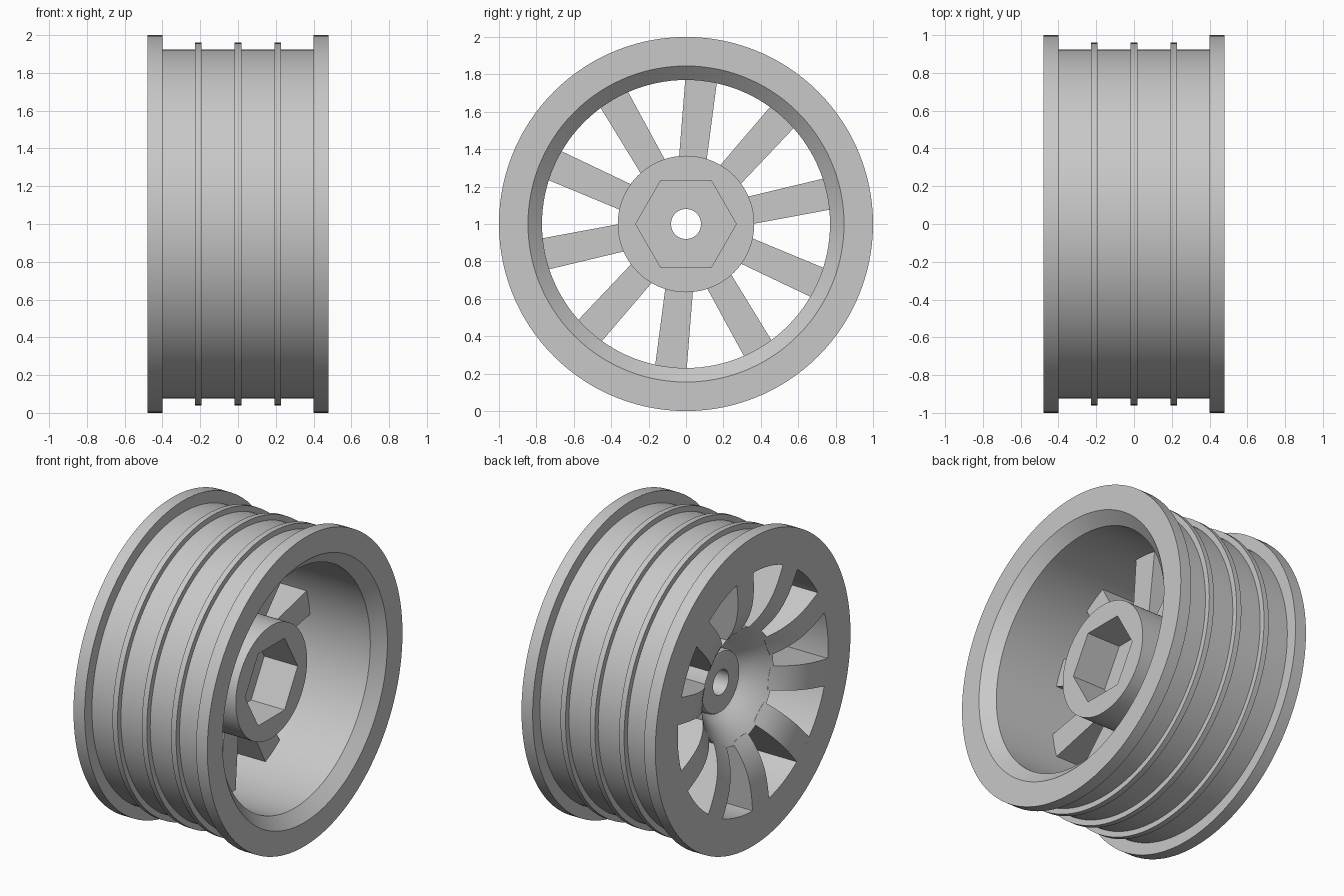
import bpy, bmesh, math

if "Cube" in bpy.data.objects:
    bpy.data.objects.remove(bpy.data.objects["Cube"])

SEG = 120          # divisible by 6 so the hex socket corners land on vertices
SPOKES = 10
BACK = -0.02       # inner face of the spokes

grey = bpy.data.materials.new("plain_grey")
grey.diffuse_color = (0.58, 0.58, 0.58, 1)
grey.use_nodes = True
grey.node_tree.nodes["Principled BSDF"].inputs["Base Color"].default_value = grey.diffuse_color


def dish(r):
    """x position of the hollowed outer face at radius r."""
    t = max(0.0, (0.76 - r) / 0.56)
    return -0.48 + 0.29 * t ** 2.8


def finish(bm, name):
    bmesh.ops.recalc_face_normals(bm, faces=bm.faces)
    mesh = bpy.data.meshes.new(name)
    bm.to_mesh(mesh)
    bm.free()
    mesh.materials.append(grey)
    mesh.shade_smooth()
    mesh.set_sharp_from_angle(angle=math.radians(28))
    obj = bpy.data.objects.new(name, mesh)
    bpy.context.collection.objects.link(obj)
    return obj


def lathe(name, profile):
    """Spin a closed (radius, x) profile round the axle; radius may be a function of angle."""
    bm = bmesh.new()
    rings = []
    for i in range(SEG):
        a = 2 * math.pi * i / SEG
        ring = []
        for r, x in profile:
            rad = r(a) if callable(r) else r
            ring.append(bm.verts.new((x, rad * math.cos(a), 1 + rad * math.sin(a))))
        rings.append(ring)
    n = len(profile)
    for i in range(SEG):
        p, q = rings[i], rings[(i + 1) % SEG]
        for j in range(n):
            k = (j + 1) % n
            bm.faces.new((p[j], p[k], q[k], q[j]))
    return finish(bm, name)


# Rim: flanged barrel with three raised ribs and a chamfered open side
rim = [(0.77, -0.48), (0.77, 0.41), (0.845, 0.48), (1.0, 0.48), (1.0, 0.40), (0.925, 0.40)]
for c in (0.21, 0.0, -0.21):
    rim += [(0.925, c + 0.018), (0.96, c + 0.018), (0.96, c - 0.018), (0.925, c - 0.018)]
rim += [(0.925, -0.40), (1.0, -0.40), (1.0, -0.48)]
lathe("rim", rim)


# Hub: cylinder with hex socket, axle bore, curved dish and a small boss
def hexagon(a):
    s = math.pi / 3
    return 0.233 / math.cos(a % s - s / 2)


hub = [(0.08, 0.0), (hexagon, 0.0), (hexagon, 0.24), (0.365, 0.24)]
hub += [(r, dish(r)) for r in (0.365, 0.34, 0.315, 0.29, 0.265, 0.24, 0.215)]
hub += [(0.2, -0.2), (0.2, -0.235), (0.193, -0.246), (0.18, -0.25), (0.08, -0.25)]
lathe("hub", hub)


# Spokes: deep bars whose outer faces follow the dish curve
def spoke(name, angle):
    bm = bmesh.new()
    ca, sa = math.cos(angle), math.sin(angle)
    rows = []
    steps = 14
    for i in range(steps + 1):
        r = 0.345 + (0.775 - 0.345) * i / steps
        w = 0.074 + 0.011 * (r - 0.345) / 0.43
        row = []
        for s, back in ((-w, False), (0, False), (w, False), (w, True), (-w, True)):
            x = BACK if back else dish(math.hypot(r, s))
            row.append(bm.verts.new((x, r * ca - s * sa, 1 + r * sa + s * ca)))
        rows.append(row)
    for p, q in zip(rows, rows[1:]):
        for j in range(5):
            k = (j + 1) % 5
            bm.faces.new((p[j], p[k], q[k], q[j]))
    bm.faces.new(rows[0])
    bm.faces.new(rows[-1])
    finish(bm, name)


for i in range(SPOKES):
    spoke(f"spoke_{i + 1}", math.radians(12 + i * 360 / SPOKES))
